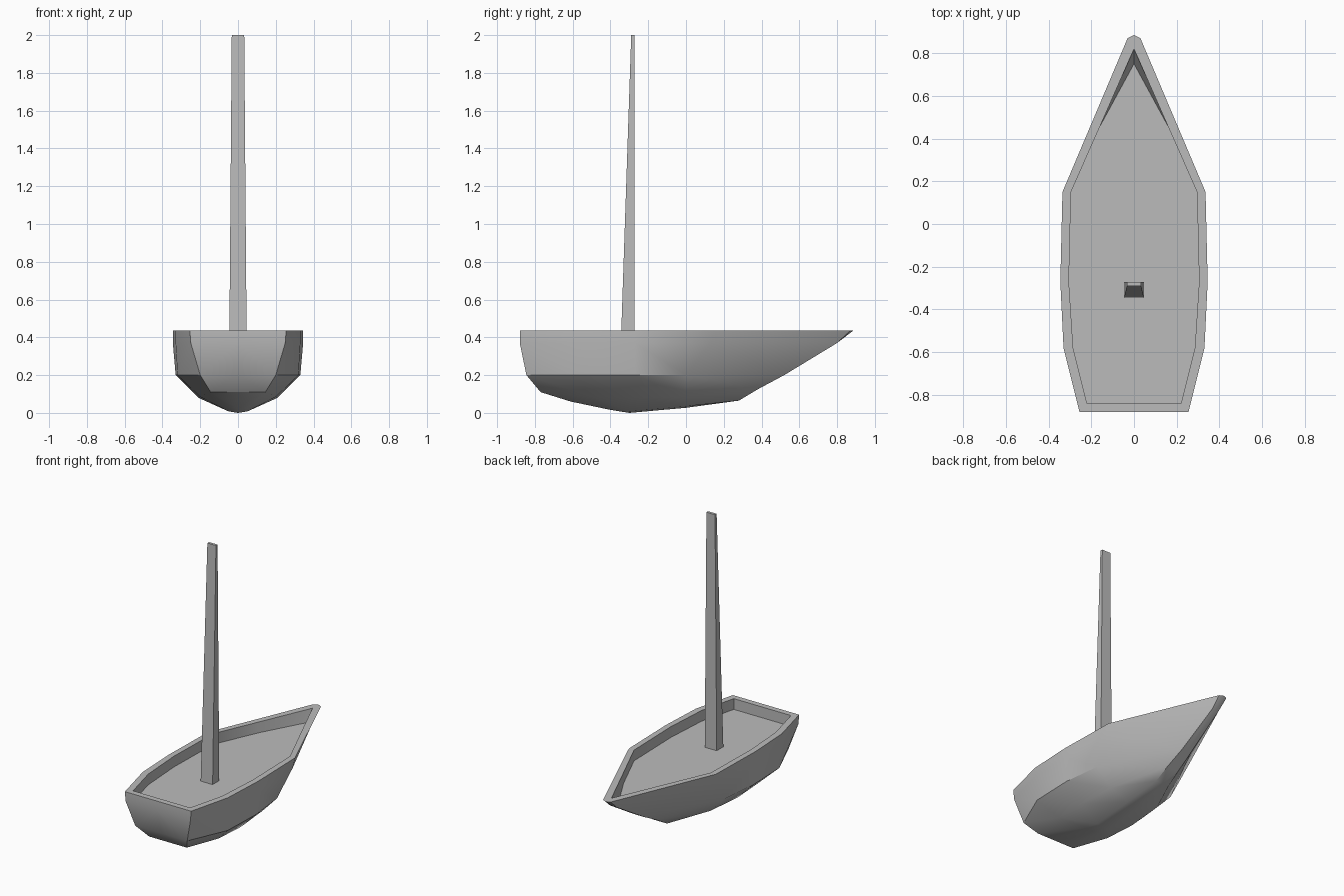
import bpy
import bmesh
import math

cube = bpy.data.objects.get("Cube")
if cube:
    bpy.data.objects.remove(cube, do_unlink=True)

grey = bpy.data.materials.new("plain grey")
grey.use_nodes = True
colour = (0.5, 0.5, 0.5, 1)
grey.diffuse_color = colour
grey.node_tree.nodes["Principled BSDF"].inputs["Base Color"].default_value = colour


def finish(bm, name):
    """Turn the bmesh into a clean object with sharp edges kept."""
    bmesh.ops.remove_doubles(bm, verts=bm.verts, dist=0.0005)
    bmesh.ops.recalc_face_normals(bm, faces=bm.faces)
    mesh = bpy.data.meshes.new(name)
    bm.to_mesh(mesh)
    bm.free()
    mesh.materials.append(grey)
    obj = bpy.data.objects.new(name, mesh)
    bpy.context.collection.objects.link(obj)
    bpy.ops.object.select_all(action='DESELECT')
    obj.select_set(True)
    bpy.context.view_layer.objects.active = obj
    bpy.ops.object.shade_smooth_by_angle(angle=math.radians(30))
    return obj


def bridge(bm, rows, closed=False):
    """Skin neighbouring rows of vertices with quads."""
    for a, b in zip(rows, rows[1:]):
        count = len(a)
        for i in range(count if closed else count - 1):
            j = (i + 1) % count
            bm.faces.new((a[i], a[j], b[j], b[i]))


def level(bm, widths, lengths, heights):
    """One half waterline, from the stern centre round to the bow centre."""
    if not isinstance(heights, tuple):
        heights = (heights,) * len(widths)
    return [bm.verts.new(p) for p in zip(widths, lengths, heights)]


# Hull: half waterlines from the cockpit floor, over the rim, down to the keel
RIM = 0.435
FLOOR = 0.36
inner = (0, 0.22, 0.285, 0.305, 0.295, 0.158, 0)
inner_y = (-0.84, -0.84, -0.58, -0.27, 0.15, 0.46, 0.82)
stem = (0.8, 0.8)

bm = bmesh.new()
floor = level(bm, inner, inner_y[:-1] + (0.75,), FLOOR)
rows = [
    floor,
    level(bm, inner, inner_y, RIM),
    level(bm, (0, 0.255, 0.33, 0.345, 0.335, 0.03, 0),
          (-0.88, -0.88, -0.58, -0.27, 0.15, 0.87, 0.885), RIM),
    level(bm, (0, 0.25, 0.33, 0.345, 0.33, 0.025, 0),
          (-0.88, -0.88, -0.58, -0.27, 0.13) + stem, 0.37),
    level(bm, (0, 0.2, 0.32, 0.33, 0.3, 0.035, 0),
          (-0.845, -0.845, -0.57, -0.27, 0, 0.52, 0.52), 0.2),
    level(bm, (0, 0.145, 0.2, 0.21, 0.19, 0.045, 0),
          (-0.77, -0.77, -0.5, -0.27, 0, 0.38, 0.38),
          (0.11, 0.11, 0.085, 0.08, 0.085, 0.125, 0.125)),
]
keel_y = (-0.61, -0.61, -0.4, -0.3, 0, 0.28, 0.28)
keel_z = (0.06, 0.06, 0.024, 0.008, 0.035, 0.065, 0.065)
rows.append(level(bm, (0, 0.05, 0.05, 0.05, 0.05, 0.05, 0), keel_y, keel_z))
rows.append(level(bm, (0,) * len(keel_y), keel_y,
                  tuple(z - 0.008 if z < 0.05 else z for z in keel_z)))
bm.faces.new(floor)
bridge(bm, rows)
bmesh.ops.dissolve_degenerate(bm, dist=0.0005, edges=bm.edges)

# Mirror the half hull to the other side
half = bm.verts[:] + bm.edges[:] + bm.faces[:]
bmesh.ops.mirror(bm, geom=half, axis='X', merge_dist=0.0005)
finish(bm, "hull")

# Mast: tapered square post with an upright back face
bm = bmesh.new()
ends = []
for half_width, front, z in ((0.046, -0.345, FLOOR), (0.033, -0.29, 2)):
    back = -0.272
    corners = ((-half_width, front), (half_width, front),
               (half_width, back), (-half_width, back))
    ends.append([bm.verts.new((x, y, z)) for x, y in corners])
bridge(bm, ends, closed=True)
for ring in ends:
    bm.faces.new(ring)
finish(bm, "mast")
